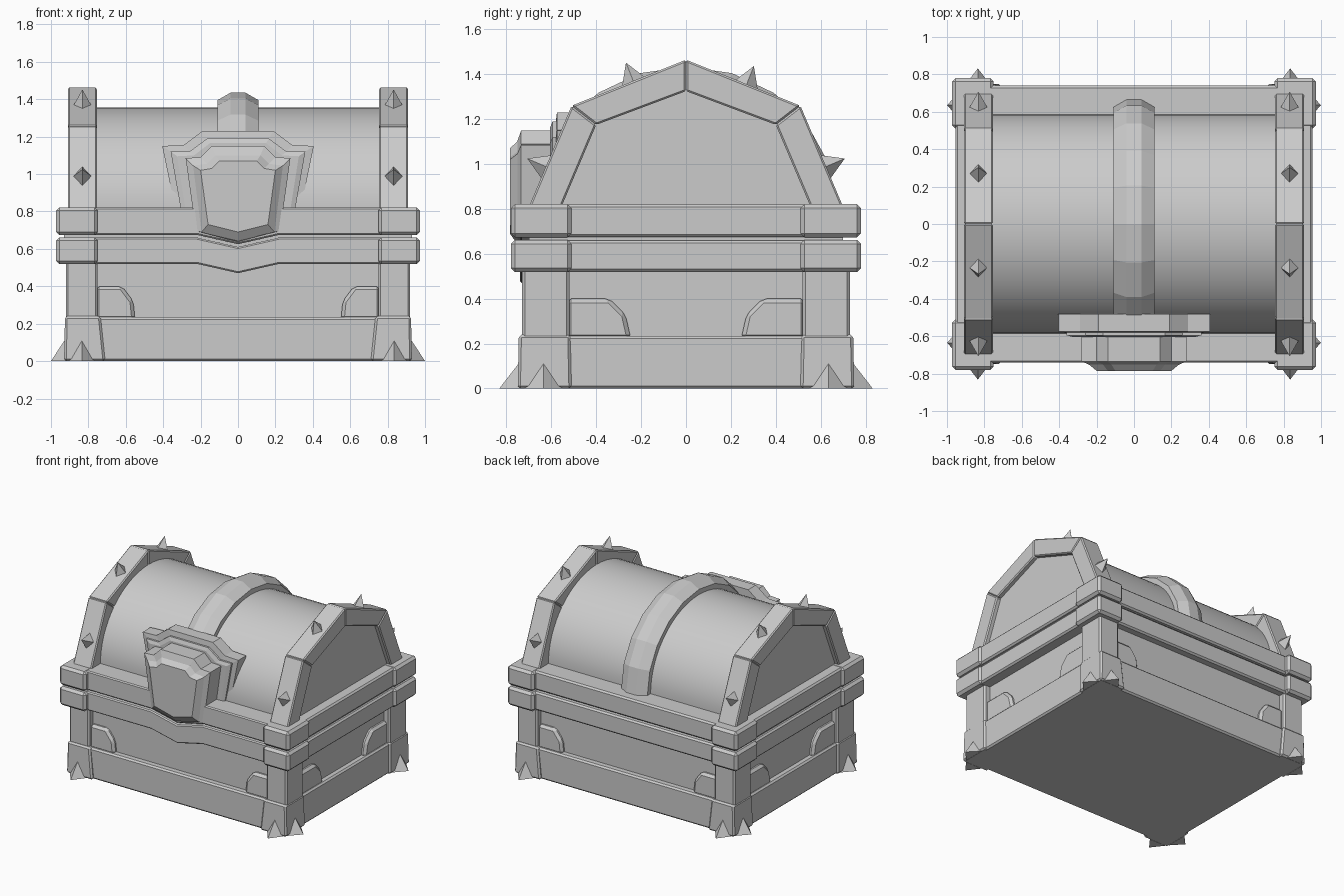
import bpy, bmesh, math
from mathutils import Vector

if "Cube" in bpy.data.objects:
    bpy.data.objects.remove(bpy.data.objects["Cube"])

grey = bpy.data.materials.new("plain grey")
grey.diffuse_color = (0.6, 0.6, 0.6, 1)
grey.use_nodes = True
grey.node_tree.nodes["Principled BSDF"].inputs["Base Color"].default_value = grey.diffuse_color


def finish(name, bm, bevel=0.0, mirror="", smooth=False):
    """Turn a bmesh into an object with optional bevel and mirroring."""
    bmesh.ops.recalc_face_normals(bm, faces=bm.faces)
    me = bpy.data.meshes.new(name)
    bm.to_mesh(me)
    bm.free()
    me.materials.append(grey)
    ob = bpy.data.objects.new(name, me)
    bpy.context.collection.objects.link(ob)
    if bevel:
        m = ob.modifiers.new("bevel", 'BEVEL')
        m.width, m.segments = bevel, 1
    if mirror:
        m = ob.modifiers.new("mirror", 'MIRROR')
        m.use_axis = ["x" in mirror, "y" in mirror, False]
        m.use_mirror_merge = False
    if smooth:
        bpy.ops.object.select_all(action='DESELECT')
        ob.select_set(True)
        bpy.context.view_layer.objects.active = ob
        bpy.ops.object.shade_smooth_by_angle(angle=math.radians(25))
    return ob


def loft(name, rings, **kw):
    """Skin a list of equally long closed rings and cap both ends."""
    bm = bmesh.new()
    vs = [[bm.verts.new(p) for p in r] for r in rings]
    n = len(rings[0])
    for a, b in zip(vs, vs[1:]):
        for i in range(n):
            j = (i + 1) % n
            bm.faces.new((a[i], a[j], b[j], b[i]))
    bm.faces.new(vs[0])
    bm.faces.new(vs[-1])
    return finish(name, bm, **kw)


def prism_x(name, pts, x0, x1, **kw):
    return loft(name, [[(x, p, z) for p, z in pts] for x in (x0, x1)], **kw)


def prism_y(name, pts, y0, y1, **kw):
    return loft(name, [[(p, y, z) for p, z in pts] for y in (y0, y1)], **kw)


def box(name, x0, x1, y0, y1, z0, z1, **kw):
    return prism_x(name, [(y0, z0), (y1, z0), (y1, z1), (y0, z1)], x0, x1, **kw)


def symmetric(half):
    """Close a right-hand outline, listed top to bottom, with its mirror."""
    return half + [(-x, z) for x, z in reversed(half) if x > 0]


# Chest body, plinth and corner posts
box("body", -.87, .87, -.68, .68, .02, .55)
box("plinth", -.915, .915, -.73, .73, 0, .235, bevel=.012)
box("corner_post", .75, .92, .52, .73, .22, .53, bevel=.012, mirror="xy")
loft("corner_foot", [
    [(.71, .51, 0), (.93, .51, 0), (.93, .75, 0), (.71, .75, 0)],
    [(.735, .515, .24), (.925, .515, .24), (.925, .745, .24), (.735, .745, .24)],
], bevel=.012, mirror="xy")

# Corner brackets on all four walls
prism_y("front_back_bracket", [(.76, .22), (.55, .22), (.56, .32), (.62, .40), (.76, .40)],
        .66, .71, bevel=.018, mirror="xy")
prism_x("side_bracket", [(.53, .22), (.245, .22), (.27, .33), (.34, .40), (.53, .40)],
        .85, .90, bevel=.018, mirror="xy")

# Two rim bands with a dipped front strip and corner blocks
box("rim_core", -.93, .93, -.70, .70, .53, .81)
for label, z0, z1 in (("lower", .52, .66), ("upper", .675, .82)):
    box(label + "_band", -.955, .955, -.70, .74, z0, z1, bevel=.012)
    dip_top = z1 - .05 if label == "lower" else z1
    prism_y(label + "_front_strip",
            [(-.80, z1), (-.22, z1), (0, dip_top), (.22, z1), (.80, z1),
             (.80, z0), (.22, z0), (0, z0 - .05), (-.22, z0), (-.80, z0)],
            -.74, -.67, bevel=.008)
    box(label + "_band_corner", .75, .972, .51, .78, z0 - .002, z1 + .002,
        bevel=.018, mirror="xy")

# Rounded lid
RY, RZ, Z0 = .585, .535, .82


def lid_point(a, grow=0.0):
    return (RY + grow) * math.cos(a), Z0 + (RZ + grow) * math.sin(a)


lid = [lid_point(math.pi * i / 32) for i in range(33)]
prism_x("lid", lid + [(-RY, .80), (RY, .80)], -.77, .77, smooth=True)

# Faceted ridge strap over the lid
rings = []
for i in range(11):
    a = math.pi * i / 10
    rings.append([(x, *lid_point(a, g)) for x, g in
                  ((-.11, -.03), (-.11, .04), (-.04, .08), (.04, .08), (.11, .04), (.11, -.03))])
loft("lid_strap", rings)

# End arches made of mitred beams, with a recessed panel
prism_x("arch_lower_beam", [(.70, .81), (.51, 1.26), (.40, 1.175), (.555, .81)],
        .755, .91, bevel=.008, mirror="xy")
prism_x("arch_upper_beam", [(.51, 1.26), (0, 1.465), (0, 1.325), (.40, 1.175)],
        .755, .91, bevel=.008, mirror="xy")
prism_x("end_panel", [(-.57, .81), (-.41, 1.185), (0, 1.335), (.41, 1.185), (.57, .81)],
        .765, .875, mirror="x")


def spike(name, base, tip):
    bm = bmesh.new()
    vs = [bm.verts.new(p) for p in base]
    t = bm.verts.new(tip)
    for i in range(len(vs)):
        bm.faces.new((vs[i], vs[(i + 1) % len(vs)], t))
    bm.faces.new(vs)
    finish(name, bm, mirror="x")


# Studs on the arches
for y, z, n in ((.627, .99, (.918, .397)), (.27, 1.355, (.37, .93)),
                (-.235, 1.37, (-.37, .93)), (-.627, .99, (-.918, .397))):
    c, nor, ax = Vector((.832, y, z)), Vector((0, *n)), Vector((1, 0, 0))
    t = nor.cross(ax)
    c -= nor * .004
    spike("arch_stud", [c + t * .055, c + ax * .048, c - t * .055, c - ax * .048], c + nor * .092)

# Claw spikes at the feet
for s in (-1, 1):
    spike("foot_claw_outer", [(.92, s * .635 - .085, 0), (.92, s * .635 + .085, 0),
                              (.915, s * .635, .13)], (1.0, s * .635, 0))
    spike("foot_claw_face", [(.765, s * .74, 0), (.905, s * .74, 0),
                             (.835, s * .735, .125)], (.835, s * .832, 0))

# Stepped lock crest on the lid front
back = [symmetric(h) for h in (
    [(.19, 1.23), (.29, 1.155), (.405, 1.15), (.335, .81)],
    [(.165, 1.19), (.26, 1.12), (.36, 1.12), (.305, .81)],
    [(.15, 1.165), (.235, 1.10), (.325, 1.095), (.28, .81)])]
loft("crest_back_plate", [[(x, y, z) for x, z in back[i]] for i, y in
                          ((0, -.48), (0, -.575), (1, -.58), (1, -.595), (2, -.605))])
front = [symmetric(h) for h in (
    [(.14, 1.15), (.20, 1.09), (.28, 1.085), (.225, .695), (0, .635)],
    [(.12, 1.10), (.165, 1.055), (.24, 1.045), (.195, .69), (0, .645)],
    [(.10, 1.07), (.14, 1.03), (.20, 1.02), (.16, .73), (0, .69)])]
loft("crest_lock_plate", [[(x, y, z) for x, z in front[i]] for i, y in
                          ((0, -.56), (0, -.735), (1, -.752), (2, -.785))])
